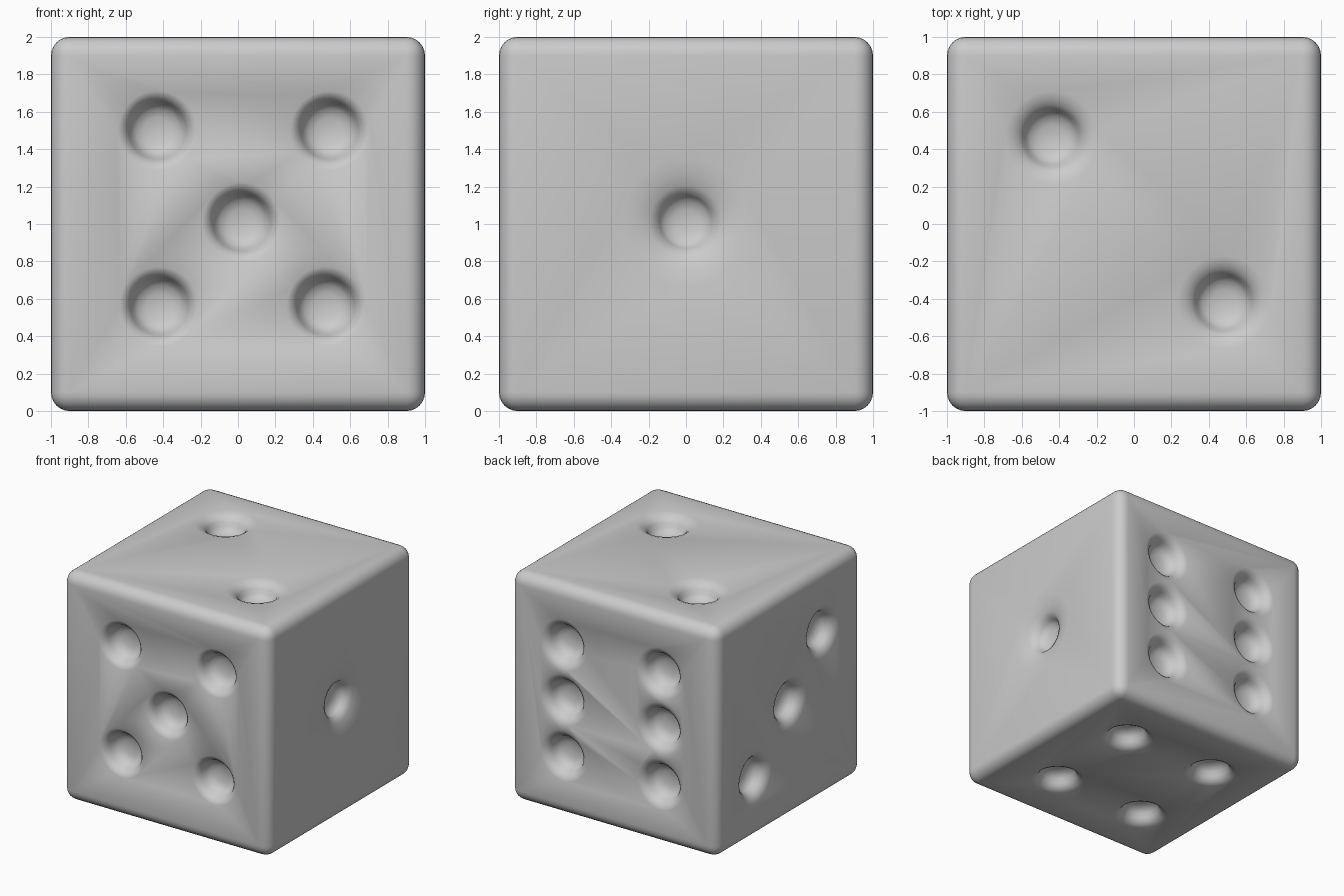
import bpy, bmesh, math
from mathutils import Vector

if "Cube" in bpy.data.objects:
    bpy.data.objects.remove(bpy.data.objects["Cube"])

CENTRE = Vector((0, 0, 1))
SEGS = 40
X, Y, Z = Vector((1, 0, 0)), Vector((0, 1, 0)), Vector((0, 0, 1))

# Faces: normal, u axis, v axis, softness of the lip, pip positions (u, v from face centre)
FACES = [
    (-Y, X, Z, 0.06, [(-.43, .50), (.49, .50), (.02, .01), (-.42, -.44), (.47, -.44)]),
    (X, Y, Z, 0.20, [(0, .01)]),
    (Z, X, Y, 0.10, [(-.44, .46), (.48, -.42)]),
    (Y, X, Z, 0.07, [(u, v) for u in (-.45, .48) for v in (-.48, .01, .49)]),
    (-X, Y, Z, 0.08, [(-.45, .45), (0, 0), (.48, -.47)]),
    (-Z, X, Y, 0.07, [(u, v) for u in (-.45, .45) for v in (-.45, .45)]),
]


def pip_profile(lip):
    # bowl, steep wall, softened lip, then a cap just outside the face
    bowl = [(.07, -.136), (.115, -.118), (.14, -.09), (.155, -.055)]
    soft = [(.155 + lip * t, h) for t, h in ((.2, -.033), (.5, -.014), (1, .002))]
    return bowl + soft + [(.165 + lip, .03)]


def add_pip(bm, n, u, v, a, b, lip):
    base = CENTRE + n + u * a + v * b
    rings = []
    for r, h in pip_profile(lip):
        rings.append([bm.verts.new(base + n * h
                                   + u * (r * math.cos(math.tau * i / SEGS))
                                   + v * (r * math.sin(math.tau * i / SEGS)))
                      for i in range(SEGS)])
    for lo, hi in zip(rings, rings[1:]):
        for i in range(SEGS):
            j = (i + 1) % SEGS
            bm.faces.new((lo[i], lo[j], hi[j], hi[i]))
    bottom = bm.verts.new(base - n * .14)
    for i in range(SEGS):
        bm.faces.new((bottom, rings[0][(i + 1) % SEGS], rings[0][i]))
    bm.faces.new(rings[-1])


# Rounded cube body
bpy.ops.mesh.primitive_cube_add(size=2, location=CENTRE)
die = bpy.context.object
die.name = "die_body"
bevel = die.modifiers.new("rounded_edges", 'BEVEL')
bevel.width = 0.1
bevel.segments = 6
bpy.ops.object.modifier_apply(modifier=bevel.name)

# All pip cutters in one mesh
bm = bmesh.new()
for n, u, v, lip, spots in FACES:
    for a, b in spots:
        add_pip(bm, n, u, v, a, b, lip)
bmesh.ops.recalc_face_normals(bm, faces=bm.faces[:])
mesh = bpy.data.meshes.new("pip_cutters")
bm.to_mesh(mesh)
bm.free()
cutters = bpy.data.objects.new("pip_cutters", mesh)
bpy.context.collection.objects.link(cutters)
cutters.hide_render = True

# Carve the pips and smooth the result
cut = die.modifiers.new("pips", 'BOOLEAN')
cut.operation = 'DIFFERENCE'
cut.solver = 'EXACT'
cut.object = cutters
bpy.context.view_layer.objects.active = die
die.select_set(True)
bpy.ops.object.modifier_apply(modifier=cut.name)
bpy.data.objects.remove(cutters)
bpy.ops.object.shade_smooth_by_angle(angle=math.radians(60))
